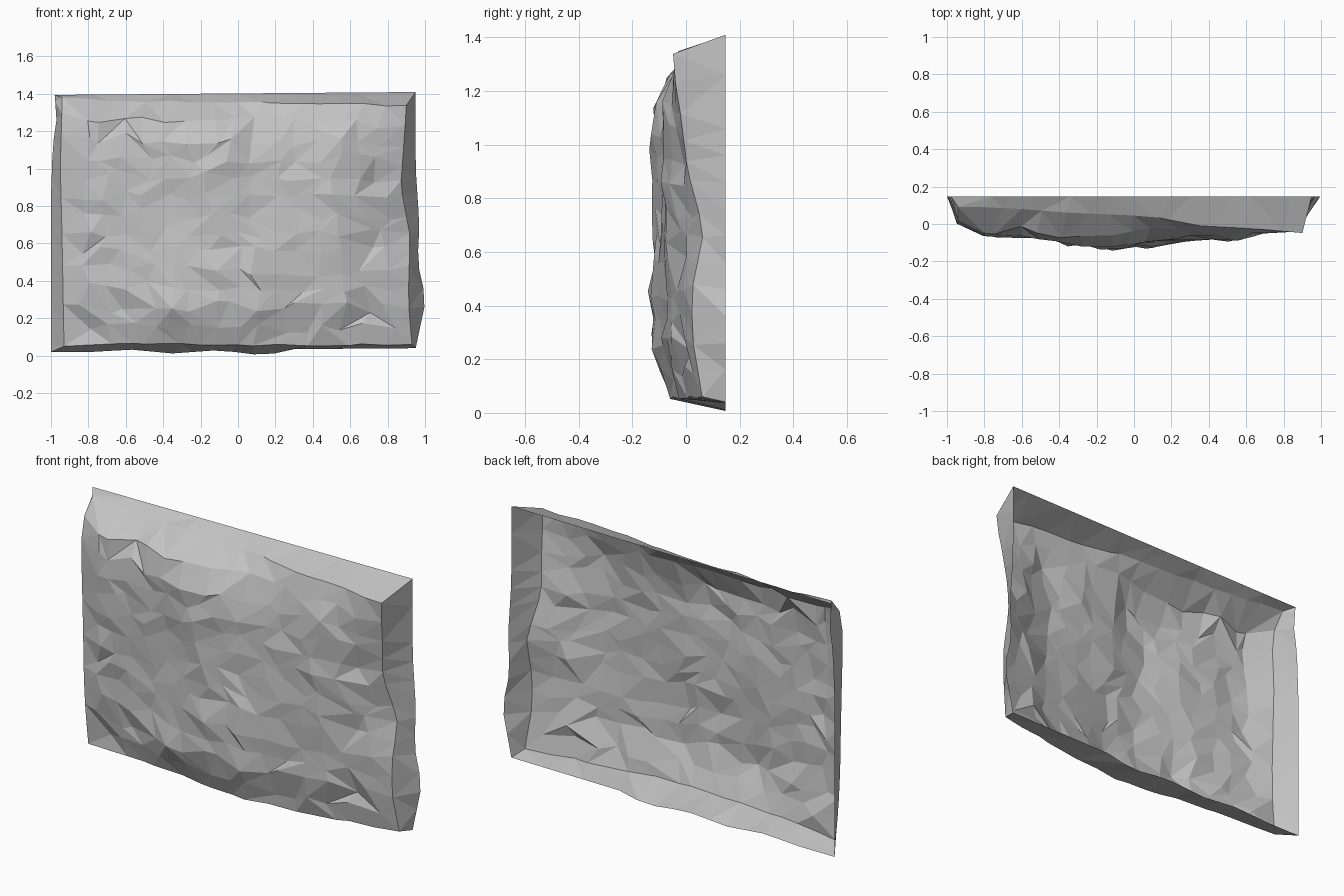
import bpy
import bmesh
import random
from mathutils import Vector, noise

old = bpy.data.objects.get("Cube")
if old:
    bpy.data.objects.remove(old, do_unlink=True)

random.seed(5)
COLS, ROWS = 18, 15      # cells of the rock face
BACK = 0.148             # depth of the open back rim


def interp(points, t):
    """Piecewise linear value through (t, value) pairs."""
    if t <= points[0][0]:
        return points[0][1]
    for (a, va), (b, vb) in zip(points, points[1:]):
        if t <= b:
            return va + (vb - va) * (t - a) / (b - a)
    return points[-1][1]


# Outlines: sides give x by height, top and bottom give z by x
rim_left = [(0.02, -1), (0.85, -1), (1.13, -0.99), (1.25, -0.97), (1.4, -0.98)]
rim_right = [(0.04, 0.95), (0.3, 1.005), (0.5, 0.96), (0.7, 0.97), (1, 0.95), (1.41, 0.95)]
face_left = [(0.05, -0.93), (0.6, -0.94), (1, -0.95), (1.35, -0.94)]
face_right = [(0.06, 0.93), (0.3, 0.91), (0.65, 0.92), (0.92, 0.87), (1.34, 0.9)]
face_top = [(-0.94, 1.38), (-0.75, 1.365), (0.04, 1.355), (0.9, 1.338)]
face_bottom = [(-0.93, 0.05), (-0.4, 0.066), (0.1, 0.055), (0.93, 0.06)]
rim_bottom = [(-1, 0.02), (-0.73, 0.02), (-0.6, 0.035), (-0.35, 0.012),
              (-0.1, 0.03), (0.14, 0), (0.3, 0.035), (0.95, 0.04)]

# Bulge of the rock in hundredths, by height and across
across = [-0.94, -0.8, -0.6, -0.35, -0.1, 0.1, 0.35, 0.55, 0.7, 0.92]
bulge = [
    (0.06, [-4, -2, 0, 2, 5, 6, 3, 0, -2, -6]),
    (0.25, [-2, 3, 6, 10, 12, 11, 8, 6, 3, -3]),
    (0.45, [-1, 5, 5, 9, 14, 13, 8, 4, 2, -2]),
    (0.7, [-1, 6, 6, 8, 12, 9, 9, 8, 3, -7]),
    (0.95, [-1, 6, 7, 9, 14, 8, 7, 10, 3, -1]),
    (1.15, [0, 6, 7, 10, 13, 8, 6, 9, 4, 2]),
    (1.26, [-1, 4, 5, 7, 8, 4, 4, 5, 5, 4]),
    (1.32, [-5, -2, -1, 0, 1, -2, 2, 3, 4, 5]),
    (1.36, [-9, -9, -8, -6, -5, -4, 1, 2, 3, 5]),
]


def depth(x, z):
    row = [(h, interp(list(zip(across, vals)), x)) for h, vals in bulge]
    return -interp(row, z) / 100


def face_point(i, j):
    """Point of the rock face, jittered away from the regular grid."""
    u, v = (i - 1) / (COLS - 2), (j - 1) / (ROWS - 2)
    inner_u, inner_v = 1 < i < COLS - 1, 1 < j < ROWS - 1
    if inner_u:
        u += random.uniform(-0.38, 0.38) / COLS
    if inner_v:
        v += random.uniform(-0.38, 0.38) / ROWS
    z = 0.06 + 1.3 * v
    left, right = interp(face_left, z), interp(face_right, z)
    x = left + (right - left) * u
    y = depth(x, z)
    low, high = interp(face_bottom, x), interp(face_top, x)
    z = low + (high - low) * v
    if inner_u and inner_v:
        y += 0.014 * noise.noise(Vector((x * 6, z * 3, 2)))
        y += random.uniform(-0.009, 0.009)
    elif inner_u:
        z += random.uniform(-0.006, 0.006)
    return Vector((x, max(y, -0.15), z))


def rim_point(i, j):
    """Point of the back rim that frames the rock face."""
    v = min(max((j - 1) / (ROWS - 2), 0), 1)
    if j == ROWS:
        x = -0.98 + 1.93 * (i / COLS)
        return Vector((x, BACK, 1.402 + 0.008 * x))
    if j == 0:
        x = -1 + 1.95 * (i / COLS)
        return Vector((x, BACK, interp(rim_bottom, x)))
    z = 0.06 + 1.3 * v
    return Vector((interp(rim_left if i == 0 else rim_right, z), BACK, z))


# Rock shell: front face plus slanted borders, open behind
bm = bmesh.new()
grid = []
for j in range(ROWS + 1):
    line = []
    for i in range(COLS + 1):
        on_rim = i in (0, COLS) or j in (0, ROWS)
        line.append(bm.verts.new((rim_point if on_rim else face_point)(i, j)))
    grid.append(line)

# Clefts and sharp spurs: the nearest face point is pushed in or out
inside = [grid[j][i] for j in range(2, ROWS - 1) for i in range(2, COLS - 1)]
features = [
    (-0.85, 0.17, 0.02), (-0.62, 0.18, 0.03), (0.73, 0.18, 0.04),
    (0.68, 0.55, 0.02), (0.7, 0.9, 0.03), (-0.84, 0.55, 0.02),
    (0.12, 1.1, 0.02), (-0.62, 1.26, 0.03), (-0.25, 1.24, 0.02),
    (-0.32, 0.3, -0.02), (0.04, 0.28, -0.02), (0.56, 1.12, -0.02),
    (-0.1, 0.46, -0.015), (-0.15, 0.98, -0.015),
]
for x, z, push in features:
    v = min(inside, key=lambda p: (p.co.x - x) ** 2 + (p.co.z - z) ** 2)
    v.co.y = max(v.co.y + push, -0.152)

# Split every cell into two flat triangles along a random diagonal
for j in range(ROWS):
    for i in range(COLS):
        a, b = grid[j][i], grid[j][i + 1]
        c, d = grid[j + 1][i + 1], grid[j + 1][i]
        at_corner = i in (0, COLS - 1) and j in (0, ROWS - 1)
        slash = (i == 0) == (j == 0) if at_corner else random.random() < 0.5
        tris = ((a, b, c), (a, c, d)) if slash else ((a, b, d), (b, c, d))
        for tri in tris:
            bm.faces.new(tri)

mesh = bpy.data.meshes.new("rock_wall")
bm.to_mesh(mesh)
bm.free()
rock = bpy.data.objects.new("rock_wall", mesh)
bpy.context.collection.objects.link(rock)

# Stone colour
stone = bpy.data.materials.new("stone_grey")
stone.use_nodes = True
colour = (0.55, 0.55, 0.55, 1)
stone.diffuse_color = colour
stone.node_tree.nodes["Principled BSDF"].inputs["Base Color"].default_value = colour
mesh.materials.append(stone)
